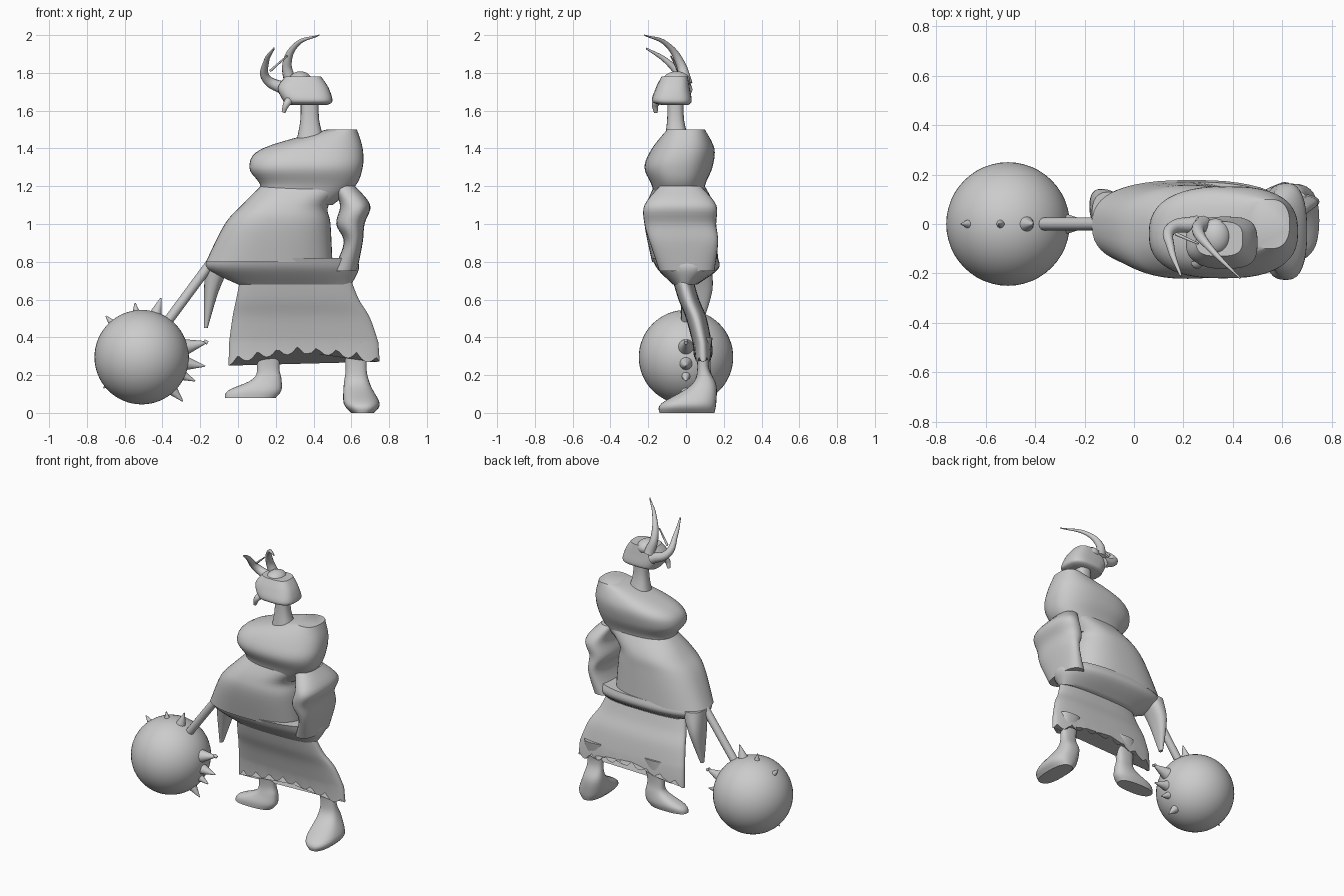
import bpy, bmesh, math
from mathutils import Vector

cube = bpy.data.objects.get("Cube")
if cube:
    bpy.data.objects.remove(cube)

grey = bpy.data.materials.new("stone_grey")
grey.use_nodes = True
colour = (0.6, 0.6, 0.6, 1)
grey.diffuse_color = colour
grey.node_tree.nodes["Principled BSDF"].inputs["Base Color"].default_value = colour


def finish(name, bm):
    bmesh.ops.recalc_face_normals(bm, faces=bm.faces)
    mesh = bpy.data.meshes.new(name)
    bm.to_mesh(mesh)
    bm.free()
    mesh.materials.append(grey)
    ob = bpy.data.objects.new(name, mesh)
    bpy.context.collection.objects.link(ob)
    bpy.ops.object.select_all(action='DESELECT')
    bpy.context.view_layer.objects.active = ob
    ob.select_set(True)
    bpy.ops.object.shade_smooth_by_angle(angle=math.radians(40))


def blend(sections, steps=5):
    """Smooth rows running through the key sections."""
    keys = [Vector(s) for s in sections]
    keys = [keys[0]] + keys + [keys[-1]]
    rows = []
    for before, a, b, after in zip(keys, keys[1:], keys[2:], keys[3:]):
        slope_a, slope_b = (b - before) / 2, (after - a) / 2
        for k in range(steps):
            t = k / steps
            ease = t * t * (3 - 2 * t)
            rows.append(a.lerp(b, ease) + slope_a * t * (1 - t) ** 2
                        - slope_b * t * t * (1 - t))
    return rows + [keys[-1]]


def loft(name, sections, sides=48, roundness=0.8, hem=None):
    """Skin rounded sections given as (z, x min, x max, y min, y max)."""
    bm = bmesh.new()
    rings = []
    for z, x_min, x_max, y_min, y_max in blend(sections):
        ring = []
        for i in range(sides):
            angle = math.tau * i / sides
            c, s = math.cos(angle), math.sin(angle)
            u = math.copysign(abs(c) ** roundness, c)
            v = math.copysign(abs(s) ** roundness, s)
            x = (x_min + x_max + u * (x_max - x_min)) / 2
            y = (y_min + y_max + v * (y_max - y_min)) / 2
            ring.append(bm.verts.new((x, y, z)))
        rings.append(ring)
    if hem:
        for vert in rings[-1]:
            vert.co.z = hem(vert.co.x)
    for upper, lower in zip(rings, rings[1:]):
        for i in range(sides):
            bm.faces.new((upper[i - 1], upper[i], lower[i], lower[i - 1]))
    bm.faces.new(rings[0])
    bm.faces.new(rings[-1])
    finish(name, bm)


def tube(name, points, thick, thin):
    """Bent rod that narrows evenly from its root to its tip."""
    curve = bpy.data.curves.new(name, 'CURVE')
    curve.dimensions = '3D'
    curve.bevel_depth = 1
    curve.use_fill_caps = True
    spline = curve.splines.new('BEZIER')
    last = len(points) - 1
    spline.bezier_points.add(last)
    for i, (knot, point) in enumerate(zip(spline.bezier_points, points)):
        knot.co = point
        knot.radius = thick + (thin - thick) * i / last
        knot.handle_left_type = knot.handle_right_type = 'AUTO'
    curve.materials.append(grey)
    ob = bpy.data.objects.new(name, curve)
    bpy.context.collection.objects.link(ob)


def ball(name, centre, radius, scale=(1, 1, 1)):
    bm = bmesh.new()
    bmesh.ops.create_uvsphere(bm, u_segments=48, v_segments=32, radius=radius)
    bmesh.ops.scale(bm, vec=scale, verts=bm.verts)
    bmesh.ops.translate(bm, vec=centre, verts=bm.verts)
    finish(name, bm)


# Shoulder cape, sloping toward the weapon side
loft("shoulder_cape", [
    (1.5, .47, .63, -.1, .1),
    (1.4, .13, .66, -.18, .15),
    (1.3, .06, .66, -.22, .14),
    (1.2, .12, .62, -.18, .1),
    (1.1, .1, .5, -.16, .1)])

# Tunic flaring toward the weapon hand, with a wider lower band
loft("tunic", [
    (1.2, .12, .6, -.17, .1),
    (1.1, .02, .48, -.21, .15),
    (1, -.07, .49, -.22, .16),
    (.8, -.17, .5, -.18, .17)])
loft("tunic_band", [
    (.82, -.16, .63, -.18, .17),
    (.76, -.16, .64, -.15, .17),
    (.68, 0, .6, -.07, .06)])

# Left sleeve hanging clear of the waist
loft("left_sleeve", [
    (1.2, .5, .62, -.14, .08),
    (1.1, .54, .7, -.22, .16),
    (1, .52, .67, -.22, .16),
    (.9, .56, .66, -.19, .17),
    (.75, .5, .63, -.14, .15)], sides=32)

# Right sleeve narrowing to a point
loft("right_sleeve", [
    (.8, -.17, -.03, -.04, .13),
    (.65, -.18, -.1, 0, .14),
    (.45, -.18, -.16, .05, .08)], sides=24)


# Skirt, swept backward, with a torn hem
def torn_hem(x):
    across = (x - .35) / .4
    return .35 - .06 * across ** 2 - .04 * abs(math.sin(30 * x))


loft("skirt", [
    (.7, .01, .6, -.07, .04),
    (.6, -.01, .64, -.04, .07),
    (.5, -.03, .7, 0, .11),
    (.35, -.05, .75, .04, .14)], sides=128, hem=torn_hem)

# Legs running into their boots
loft("left_leg", [
    (.4, .54, .7, .04, .14),
    (.25, .57, .68, .06, .12),
    (.15, .56, .7, .03, .16),
    (.05, .56, .75, -.13, .16),
    (0, .6, .72, -.14, .15)], sides=32)
loft("right_leg", [
    (.4, .09, .25, .04, .14),
    (.25, .1, .22, .06, .13),
    (.18, .08, .23, .05, .14),
    (.12, -.05, .23, .03, .15),
    (.08, -.07, .2, .03, .14)], sides=32)

# Neck and head
loft("neck", [
    (1.7, .33, .43, -.1, -.01),
    (1.55, .33, .43, -.1, -.01),
    (1.4, .3, .47, -.12, .03)], sides=24)
loft("head", [
    (1.78, .25, .44, -.13, .01),
    (1.72, .21, .48, -.16, .02),
    (1.65, .24, .5, -.18, .03),
    (1.63, .25, .47, -.13, .01)], sides=32, roundness=.65)
ball("head_bump", (.33, -.05, 1.76), .06, scale=(1, 1.2, .8))
tube("chin_tuft", [(.3, -.1, 1.67), (.26, -.16, 1.64), (.24, -.16, 1.59)],
     thick=.03, thin=.01)

# Horns
tube("large_horn", [(.28, 0, 1.74), (.26, -.03, 1.85), (.31, -.1, 1.95),
                    (.43, -.22, 2)], thick=.035, thin=.003)
tube("small_horn", [(.26, 0, 1.71), (.15, -.02, 1.77), (.15, -.1, 1.86),
                    (.19, -.21, 1.93)], thick=.035, thin=.005)
tube("horn_branch", [(.17, -.04, 1.81), (.26, -.08, 1.89)],
     thick=.007, thin=.004)

# Great ball on its shaft
BALL_CENTRE = Vector((-.51, 0, .295))
BALL_RADIUS = .25
ball("weapon_ball", BALL_CENTRE, BALL_RADIUS)
tube("weapon_shaft", [(-.42, 0, .42), (-.08, 0, .88)], thick=.026, thin=.026)
tube("loose_shard", [(-.18, 0, .38), (-.16, 0, .37)], thick=.01, thin=.01)


def spike(angle, height):
    direction = Vector((math.cos(angle), 0, math.sin(angle)))
    sunk = .03
    depth = height + sunk
    bm = bmesh.new()
    bmesh.ops.create_cone(bm, cap_ends=True, segments=20, depth=depth,
                          radius1=.012 + height / 3, radius2=.003)
    turn = direction.to_track_quat('Z', 'Y').to_matrix()
    bmesh.ops.rotate(bm, matrix=turn, verts=bm.verts)
    middle = BALL_CENTRE + direction * (BALL_RADIUS - sunk + depth / 2)
    bmesh.ops.translate(bm, vec=middle, verts=bm.verts)
    finish("ball_spike", bm)


# Spikes around the rim, as direction in degrees and height
for degrees, height in [(131, .04), (97, .04), (72, .08), (13, .11),
                        (-8, .09), (-24, .06), (-47, .07), (-141, .01)]:
    spike(math.radians(degrees), height)
